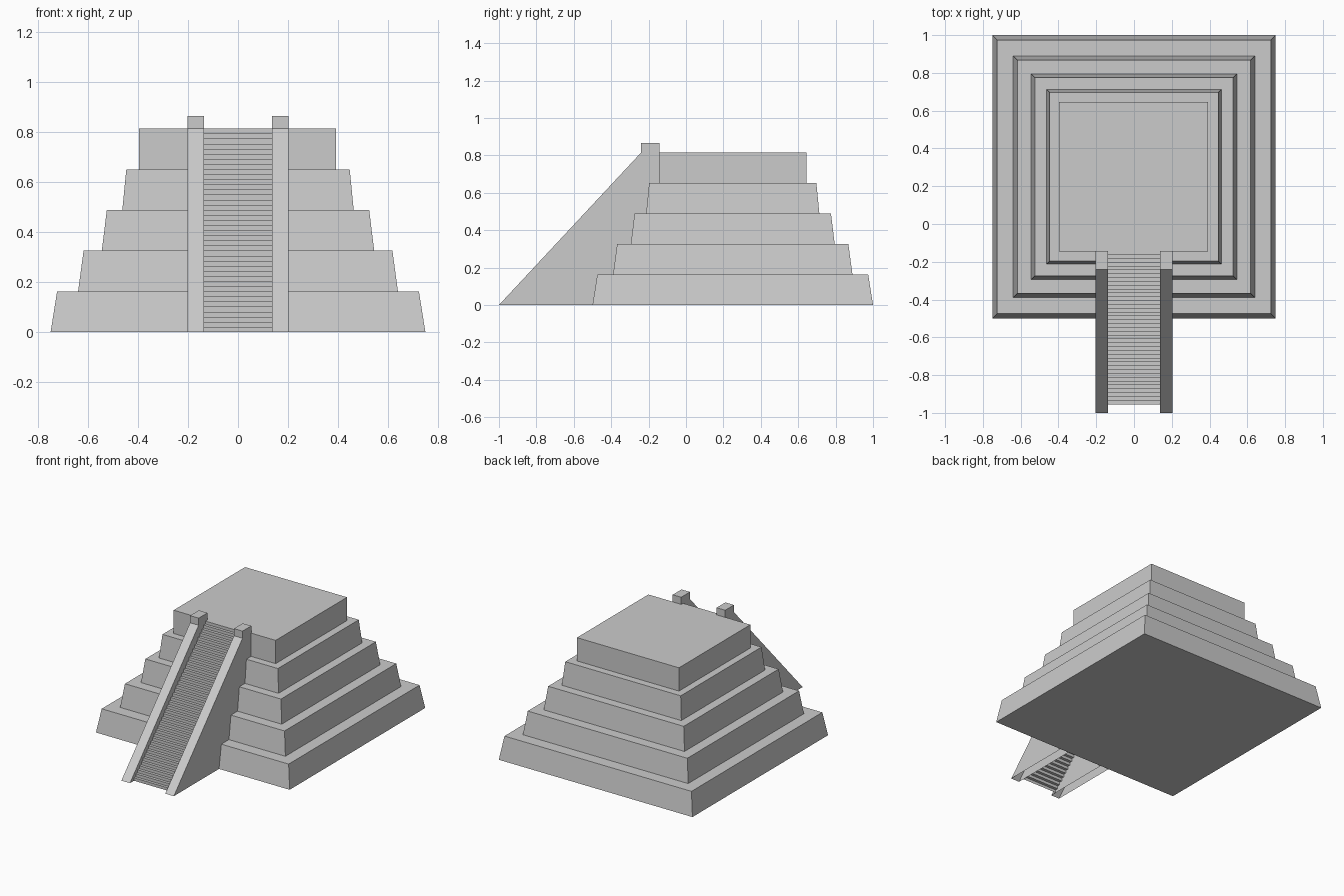
import bpy, bmesh

if "Cube" in bpy.data.objects:
    bpy.data.objects.remove(bpy.data.objects["Cube"])

TIER_H = 0.163
TOP = 5 * TIER_H
CY = 0.25


def make_object(name, verts, faces):
    mesh = bpy.data.meshes.new(name)
    mesh.from_pydata(verts, [], faces)
    mesh.update()
    obj = bpy.data.objects.new(name, mesh)
    bpy.context.collection.objects.link(obj)
    return obj


# Stepped body: stacked square rings, each tier tapering slightly
def ring(half, z, cx=0.0):
    return [(cx + sx * half, CY + sy * half, z)
            for sx, sy in ((-1, -1), (1, -1), (1, 1), (-1, 1))]


tiers = [(0.75, 0.724), (0.64, 0.618), (0.545, 0.525), (0.463, 0.447), (0.395, 0.395)]
verts = []
for i, (low, high) in enumerate(tiers):
    cx = -0.002 if i == 4 else 0.0
    verts += ring(low, i * TIER_H, cx) + ring(high, (i + 1) * TIER_H, cx)
n = len(verts) // 4
faces = [(3, 2, 1, 0), tuple(range(4 * n - 4, 4 * n))]
for r in range(n - 1):
    for k in range(4):
        a, b = 4 * r + k, 4 * r + (k + 1) % 4
        faces.append((a, b, b + 4, a + 4))
make_object("stepped_body", verts, faces)

# Side ramps with end posts, open underneath
profile = [(-1.0, 0.0), (-0.24, TOP), (-0.24, 0.865), (-0.143, 0.865), (-0.143, 0.0)]
m = len(profile)
for name, x0, x1 in (("left_ramp", -0.203, -0.137), ("right_ramp", 0.137, 0.203)):
    verts = [(x, y, z) for x in (x0, x1) for y, z in profile]
    faces = [tuple(reversed(range(m))), tuple(range(m, 2 * m))]
    faces += [(i, i + 1, i + 1 + m, i + m) for i in range(m - 1)]
    ramp = make_object(name, verts, faces)
    bm = bmesh.new()
    bm.from_mesh(ramp.data)
    bmesh.ops.recalc_face_normals(bm, faces=bm.faces)
    bm.to_mesh(ramp.data)
    bm.free()

# Staircase: a folded sheet of risers and treads
STEPS = 40
Y0, Y1 = -0.955, -0.143
path = []
for i in range(STEPS):
    y = Y0 + (Y1 - Y0) * i / STEPS
    path += [(y, TOP * i / STEPS), (y, TOP * (i + 1) / STEPS)]
path.append((Y1, TOP))
verts = [(x, y, z) for y, z in path for x in (-0.137, 0.137)]
faces = [(2 * i, 2 * i + 1, 2 * i + 3, 2 * i + 2) for i in range(len(path) - 1)]
make_object("staircase", verts, faces)
